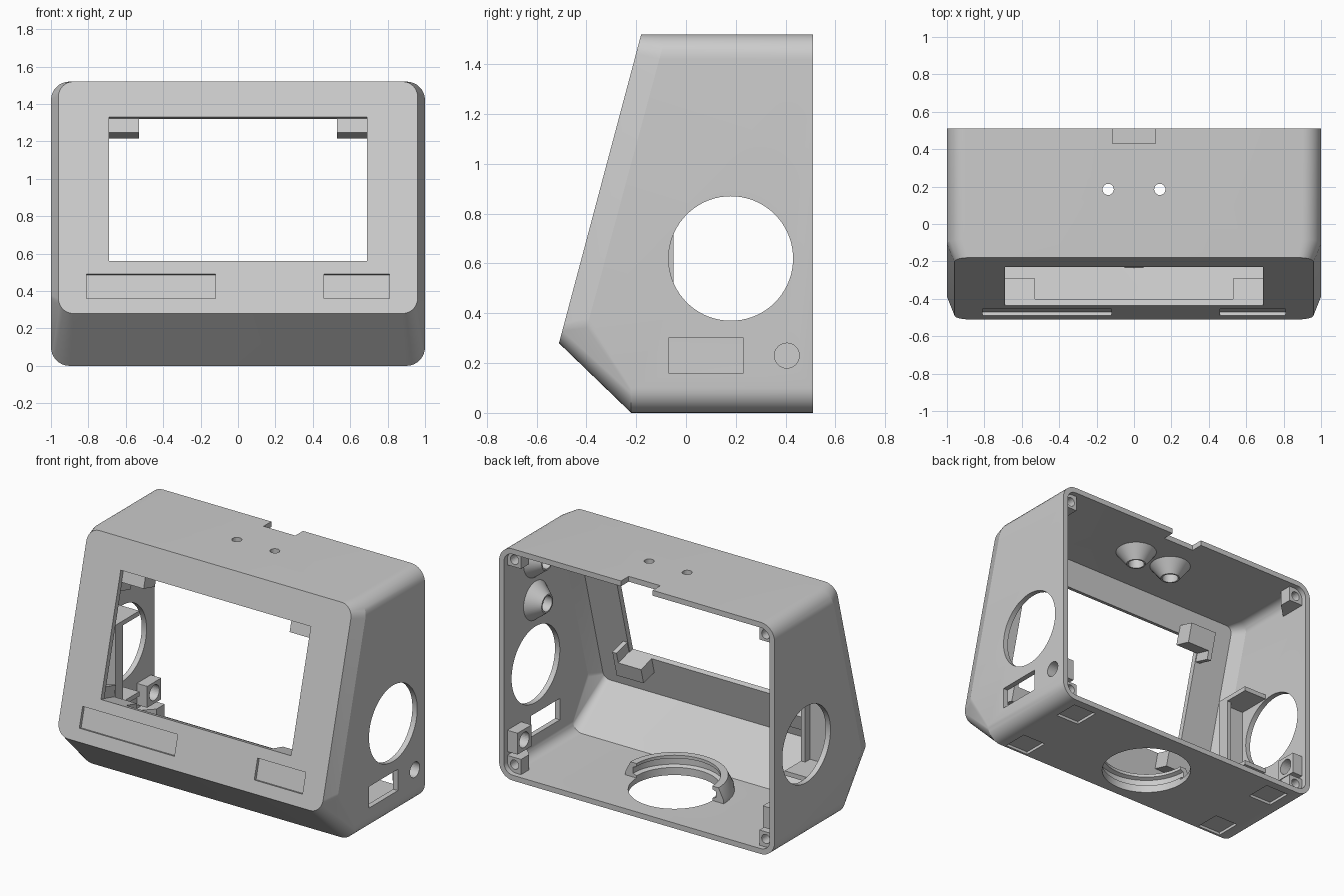
import bpy, bmesh, math
from mathutils import Matrix, Vector

if "Cube" in bpy.data.objects:
    bpy.data.objects.remove(bpy.data.objects["Cube"])

grey = bpy.data.materials.new("light grey plastic")
grey.diffuse_color = (0.6, 0.6, 0.6, 1)
grey.use_nodes = True
grey.node_tree.nodes["Principled BSDF"].inputs["Base Color"].default_value = grey.diffuse_color
TILT = math.atan2(0.33, 1.24)
WALL = 0.035


def finish(bm, name):
    bmesh.ops.recalc_face_normals(bm, faces=bm.faces)
    me = bpy.data.meshes.new(name)
    bm.to_mesh(me)
    bm.free()
    me.materials.append(grey)
    ob = bpy.data.objects.new(name, me)
    bpy.context.collection.objects.link(ob)
    return ob


def hull(name, pts):
    bm = bmesh.new()
    for p in pts:
        bm.verts.new(p)
    res = bmesh.ops.convex_hull(bm, input=bm.verts)
    loose = [v for v in bm.verts if not v.link_faces]
    bmesh.ops.delete(bm, geom=loose, context='VERTS')
    bmesh.ops.dissolve_limit(bm, angle_limit=0.01, verts=bm.verts, edges=bm.edges)
    return finish(bm, name)


def span(name, x, y, z):
    return hull(name, [(a, b, c) for a in x for b in y for c in z])


def panel_box(name, x, z, d):
    """Box aligned with the leaning front; d is the depth range behind it."""
    zm, dm = sum(z) / 2, sum(d) / 2
    c = Vector((sum(x) / 2, -0.51 + 0.266 * (zm - 0.28), zm))
    c += Vector((0, math.cos(TILT), -math.sin(TILT))) * dm
    bm = bmesh.new()
    m = Matrix.Translation(c) @ Matrix.Rotation(-TILT, 4, 'X') @ Matrix.Diagonal(
        (abs(x[1] - x[0]), d[1] - d[0], (z[1] - z[0]) / math.cos(TILT), 1))
    bmesh.ops.create_cube(bm, size=1, matrix=m)
    return finish(bm, name)


def cone(name, centre, r1, r2, depth, axis='Z', n=48):
    rot = {'X': Matrix.Rotation(math.pi / 2, 4, 'Y'),
           'Y': Matrix.Rotation(math.pi / 2, 4, 'X'), 'Z': Matrix()}[axis]
    bm = bmesh.new()
    bmesh.ops.create_cone(bm, cap_ends=True, segments=n, radius1=r1, radius2=r2,
                          depth=depth, matrix=Matrix.Translation(centre) @ rot)
    return finish(bm, name)


def cut(ob, cutter):
    mod = ob.modifiers.new("cut", 'BOOLEAN')
    mod.operation, mod.solver, mod.object = 'DIFFERENCE', 'EXACT', cutter
    bpy.context.view_layer.objects.active = ob
    bpy.ops.object.modifier_apply(modifier=mod.name)
    bpy.data.objects.remove(cutter)


def smooth(ob, deg):
    bpy.ops.object.select_all(action='DESELECT')
    ob.select_set(True)
    bpy.context.view_layer.objects.active = ob
    bpy.ops.object.shade_smooth_by_angle(angle=math.radians(deg))


def ring(hx, r, top, bottom):
    """Rounded rectangle between two (y, z) edges."""
    pts = []
    (yt, zt), (yb, zb) = top, bottom
    for q, (sx, sz) in enumerate([(1, 1), (-1, 1), (-1, -1), (1, -1)]):
        for i in range(9):
            a = (q + i / 8) * math.pi / 2
            x = sx * (hx - r) + r * math.cos(a)
            z = (zt - r if sz > 0 else zb + r) + r * math.sin(a)
            pts.append((x, yb + (yt - yb) * (z - zb) / (zt - zb), z))
    return pts


def body(name, t, back):
    top = 1.52 - t
    return hull(name,
                ring(1 - t, 0.1 - t, (back, top), (back, t))
                + ring(1 - t, 0.1 - t, (-0.22 + 0.4 * t, 0.5), (-0.22 + 0.4 * t, t))
                + ring(1 - t, 0.1 - t, (-0.08 + 0.77 * t, top), (-0.415 + 1.12 * t, 0.28 + 0.31 * t))
                + ring(0.96 - t, 0.08 - t, (-0.18 + 0.77 * t, top), (-0.51 + 1.12 * t, 0.28 + 0.31 * t)))


# Hollow case, open at the back
case = body("case", 0, 0.51)
cut(case, body("cavity", WALL, 0.62))

# Screen window and two shallow label recesses
cut(case, panel_box("window", (-0.69, 0.69), (0.56, 1.33), (-0.1, 0.12)))
for x in ((-0.81, -0.12), (0.46, 0.81)):
    cut(case, panel_box("recess", x, (0.36, 0.49), (-0.05, 0.02)))

# Side openings, socket slot and button hole
cut(case, cone("side_holes", (0, 0.18, 0.62), 0.25, 0.25, 2.4, 'X', 72))
cut(case, span("slot", (0.9, 1.1), (-0.07, 0.23), (0.16, 0.30)))
cut(case, cone("button_hole", (1, 0.405, 0.23), 0.05, 0.05, 0.2, 'X', 32))

# Top notch and screw holes, floor opening, foot recesses
cut(case, span("notch", (-0.115, 0.115), (0.43, 0.6), (1.45, 1.6)))
for s in (-1, 1):
    cut(case, cone("top_hole", (0.138 * s, 0.185, 1.5), 0.03, 0.03, 0.2, 'Z', 24))
    for y in (0.37, -0.12):
        cut(case, span("foot", (0.78 * s - 0.085, 0.78 * s + 0.085),
                       (y - 0.085, y + 0.085), (-0.05, 0.018)))
cut(case, cone("floor_hole", (0, 0.12, 0), 0.275, 0.275, 0.3, 'Z', 72))
smooth(case, 15)

# Conical screw bosses under the top and on the right wall
for s in (-1, 1):
    boss = cone("top_boss", (0.138 * s, 0.185, 1.445), 0.06, 0.13, 0.09)
    cut(boss, cone("bore", (0.138 * s, 0.185, 1.44), 0.05, 0.05, 0.2))
    smooth(boss, 30)
for z in (1.04, 1.32):
    boss = cone("side_boss", (0.925, 0.18, z), 0.06, 0.13, 0.09, 'X')
    cut(boss, cone("bore", (0.87, 0.18, z), 0.05, 0.05, 0.14, 'X'))
    smooth(boss, 30)

# Screen brackets at the window corners
for s in (-1, 1):
    for name, z, fin in (("top_bracket", (1.255, 1.38), (1.20, 1.38)),
                         ("bottom_bracket", (0.46, 0.56), (0.46, 0.63))):
        panel_box(name, (0.53 * s, 0.70 * s), z, (0.03, 0.15))
        panel_box(name + "_fin", (0.695 * s, 0.725 * s), fin, (0.03, 0.15))

# Tapered corner posts for the back cover screws
for sx in (-1, 1):
    for top in (False, True):
        def zz(v):
            return 1.52 - v if top else v
        pts = [(sx * x, 0.475, zz(z)) for x in (0.865, 0.966) for z in (0.034, 0.135)]
        pts += [(sx * x, 0.39, zz(z)) for x in (0.865, 0.966) for z in (0.034, 0.135)]
        pts += [(sx * 0.966, 0.29, zz(z)) for z in (0.034, 0.135)]
        post = hull("corner_post", pts)
        cut(post, cone("bore", (sx * 0.912, 0.45, zz(0.088)), 0.03, 0.03, 0.14, 'Y', 24))

# Button blocks on both side walls
for s in (-1, 1):
    block = span("button_block", (0.89 * s, 0.968 * s), (0.33, 0.475), (0.16, 0.30))
    cut(block, cone("bore", (0.91 * s, 0.405, 0.23), 0.05, 0.05, 0.2, 'X', 32))

# Slide-in frame round the left side opening
span("frame_front", (-0.97, -0.80), (-0.13, -0.10), (0.34, 0.90))
span("frame_lip", (-0.83, -0.80), (-0.13, -0.05), (0.34, 0.90))
for z in (0.34, 0.87):
    span("frame_rail", (-0.97, -0.80), (-0.13, 0.12), (z, z + 0.03))

# Half-round grooved collar on the floor, open towards the back
profile = [(0.275, 0.02), (0.36, 0.02), (0.355, 0.06), (0.32, 0.13), (0.275, 0.13),
           (0.275, 0.11), (0.30, 0.10), (0.30, 0.06), (0.275, 0.05)]
bm = bmesh.new()
loops = []
for i in range(37):
    a = math.pi + math.pi * i / 36
    loops.append([bm.verts.new((r * math.cos(a), 0.12 + r * math.sin(a), z)) for r, z in profile])
n = len(profile)
for p, q in zip(loops, loops[1:]):
    for k in range(n):
        bm.faces.new((p[k], p[(k + 1) % n], q[(k + 1) % n], q[k]))
bm.faces.new(loops[0])
bm.faces.new(loops[-1])
smooth(finish(bm, "floor_collar"), 20)
